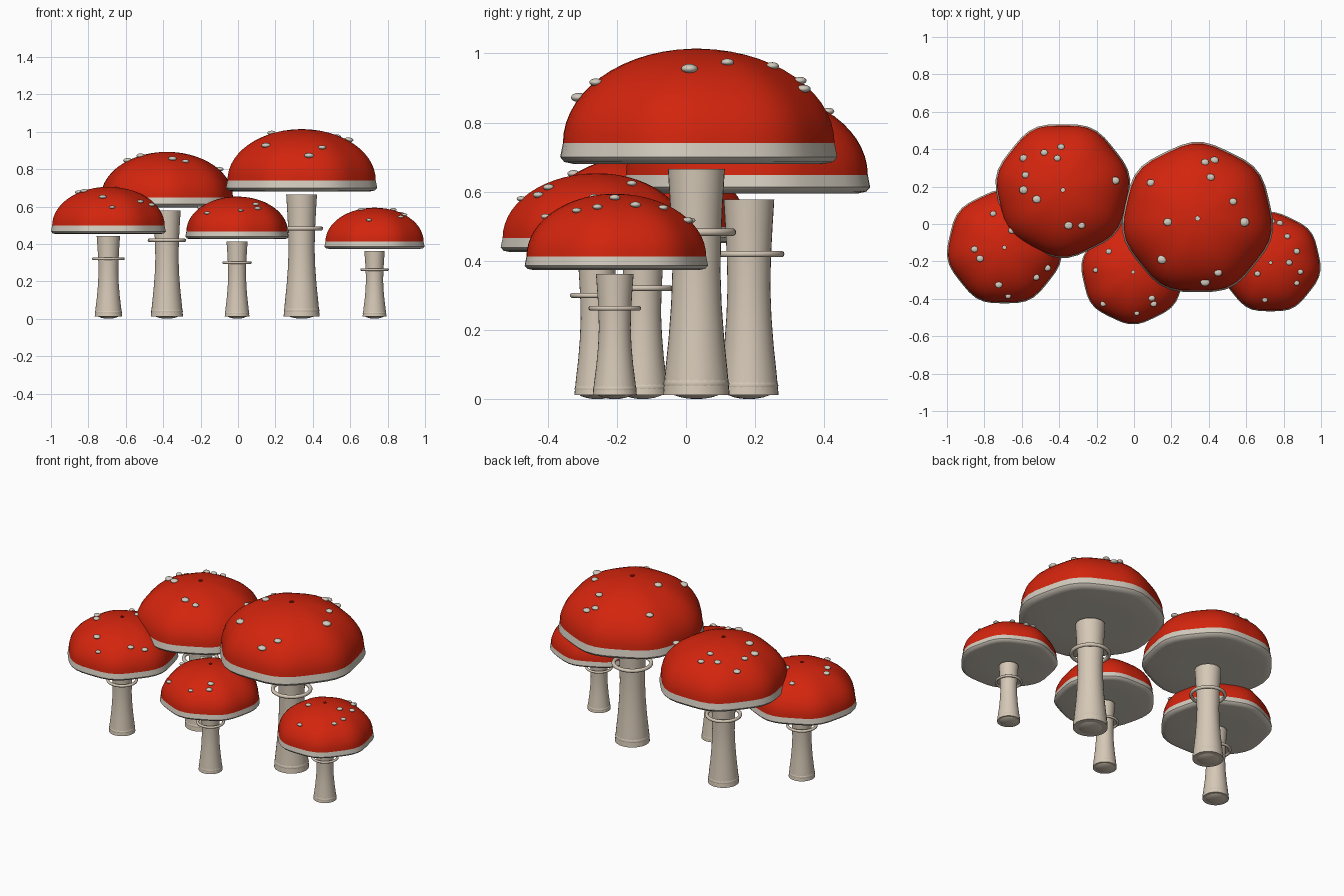
import bpy
import bmesh
import math
import random

random.seed(4)
if "Cube" in bpy.data.objects:
    bpy.data.objects.remove(bpy.data.objects["Cube"], do_unlink=True)


def make_material(name, color):
    mat = bpy.data.materials.new(name)
    mat.use_nodes = True
    rgba = (*color, 1)
    mat.diffuse_color = rgba
    bsdf = next(n for n in mat.node_tree.nodes if n.type == "BSDF_PRINCIPLED")
    bsdf.inputs["Base Color"].default_value = rgba
    return mat


RED = make_material("cap red", (0.65, 0.018, 0.004))
CREAM = make_material("stem cream", (0.67, 0.58, 0.47))
PALE = make_material("pale grey cream", (0.64, 0.59, 0.51))


def finish(obj, name, mat):
    obj.name = name
    obj.data.name = name
    obj.data.materials.append(mat)
    bpy.ops.object.select_all(action="DESELECT")
    obj.select_set(True)
    bpy.context.view_layer.objects.active = obj
    bpy.ops.object.shade_smooth_by_angle(angle=math.radians(40))


def lobes(angle, phase):
    """Seven soft lobes around the outline of a cap."""
    return 1 + 0.02 * math.cos(7 * (angle - phase))


def lathe(name, profile, location, mat, phase=None, segments=42):
    """Revolve (radius, height) points, bottom to top, around z."""
    bm = bmesh.new()
    angles = [math.tau * j / segments for j in range(segments)]
    rings = []
    for radius, height in profile:
        ring = []
        for a in angles:
            r = radius * (lobes(a, phase) if phase is not None else 1)
            ring.append(bm.verts.new((r * math.cos(a), r * math.sin(a), height)))
        rings.append(ring)
    for low, high in zip(rings, rings[1:]):
        for j in range(segments):
            k = (j + 1) % segments
            bm.faces.new((low[j], low[k], high[k], high[j]))
    bmesh.ops.remove_doubles(bm, verts=bm.verts, dist=1e-5)
    mesh = bpy.data.meshes.new(name)
    bm.to_mesh(mesh)
    bm.free()
    obj = bpy.data.objects.new(name, mesh)
    obj.location = location
    bpy.context.collection.objects.link(obj)
    finish(obj, name, mat)


def ellipsoid(name, location, scale, mat, segments, rings):
    bpy.ops.mesh.primitive_uv_sphere_add(
        segments=segments, ring_count=rings, location=location)
    obj = bpy.context.object
    obj.scale = scale
    finish(obj, name, mat)


BAND = 0.15     # height of the pale rim, relative to the cap radius
DOME_R = 0.98   # dome radius and height, same scale
DOME_H = 0.68
STEM = [(0.24, 0), (0.222, 0.12), (0.2, 0.25), (0.182, 0.4), (0.173, 0.55),
        (0.178, 0.7), (0.19, 0.85), (0.205, 1)]


def mushroom(label, x, y, size, rim_z, stem_top, corner, spots):
    phase = math.radians(corner)

    # Stem, flared at the foot and the top
    base = 0.012
    side = [(r * size, base + t * (stem_top - base)) for r, t in STEM]
    lathe(label + "_stem", [(0, base)] + side + [(0, stem_top)],
          (x, y, 0), CREAM, segments=32)

    # Rounded foot bulb
    ellipsoid(label + "_foot", (x, y, 0.11 * size),
              (0.238 * size, 0.238 * size, 0.11 * size), CREAM, 24, 12)

    # Loose ring around the stem
    bpy.ops.mesh.primitive_torus_add(
        location=(x, y, 0.726 * stem_top), major_radius=0.26 * size,
        minor_radius=0.027 * size, major_segments=36, minor_segments=10)
    finish(bpy.context.object, label + "_ring", CREAM)

    # Underside and rim band
    rim = [(0, 0), (0.5, 0), (0.9, 0), (0.97, 0.015), (1, 0.05), (DOME_R, BAND)]
    lathe(label + "_rim", [(r * size, h * size) for r, h in rim],
          (x, y, rim_z), PALE, phase)

    # Red dome with a tiny opening at the crown
    steps = 14
    last = math.acos(0.03)
    dome = []
    for i in range(steps + 1):
        t = last * i / steps
        dome.append((DOME_R * size * math.cos(t),
                     (BAND + DOME_H * math.sin(t)) * size))
    lathe(label + "_cap", dome, (x, y, rim_z), RED, phase)

    # Flat spots resting on the dome
    for number, (dx, dy) in enumerate(spots):
        dist = math.hypot(dx, dy)
        reach = dist / (DOME_R * size * lobes(math.atan2(dy, dx), phase))
        z = rim_z + size * (BAND + DOME_H * math.sqrt(max(0, 1 - reach ** 2)))
        r = size * random.uniform(0.05, 0.068)
        ellipsoid(f"{label}_spot_{number}", (x + dx, y + dy, z + 0.003),
                  (r, r * 0.9, r * 0.52), PALE, 12, 8)


mushroom("tall", 0.34, 0.03, 0.402, 0.68, 0.665, 90, [
    (-.25, .19), (.04, .3), (.09, .31), (.07, .22), (.19, .09),
    (-.16, -.02), (.25, -.02), (-.19, -.22), (.04, -.34), (.11, -.29)])
mushroom("back", -0.38, 0.182, 0.358, 0.595, 0.578, 270, [
    (-.21, .17), (-.1, .2), (-.01, .23), (-.03, .17), (-.2, .08),
    (-.21, 0), (-.14, -.05), (.28, .05), (.03, -.19), (.1, -.19)])
mushroom("right", -0.693, -0.125, 0.305, 0.452, 0.442, 90, [
    (-.06, .18), (.04, .09), (-.16, -.01), (-.13, -.06),
    (-.03, -.2), (.02, -.26), (.17, -.16), (.23, -.11)])
mushroom("front", -0.005, -0.257, 0.275, 0.425, 0.413, 270, [
    (-.13, .11), (-.2, .01), (-.16, -.17), (.02, -.22),
    (.1, -.14), (.11, -.17), (.11, .1)])
mushroom("left", 0.73, -0.206, 0.266, 0.373, 0.362, 90, [
    (.01, .22), (.05, .21), (.09, .14), (.14, .06), (.1, 0),
    (.16, -.05), (.14, -.11), (-.07, -.06), (-.03, -.2)])
